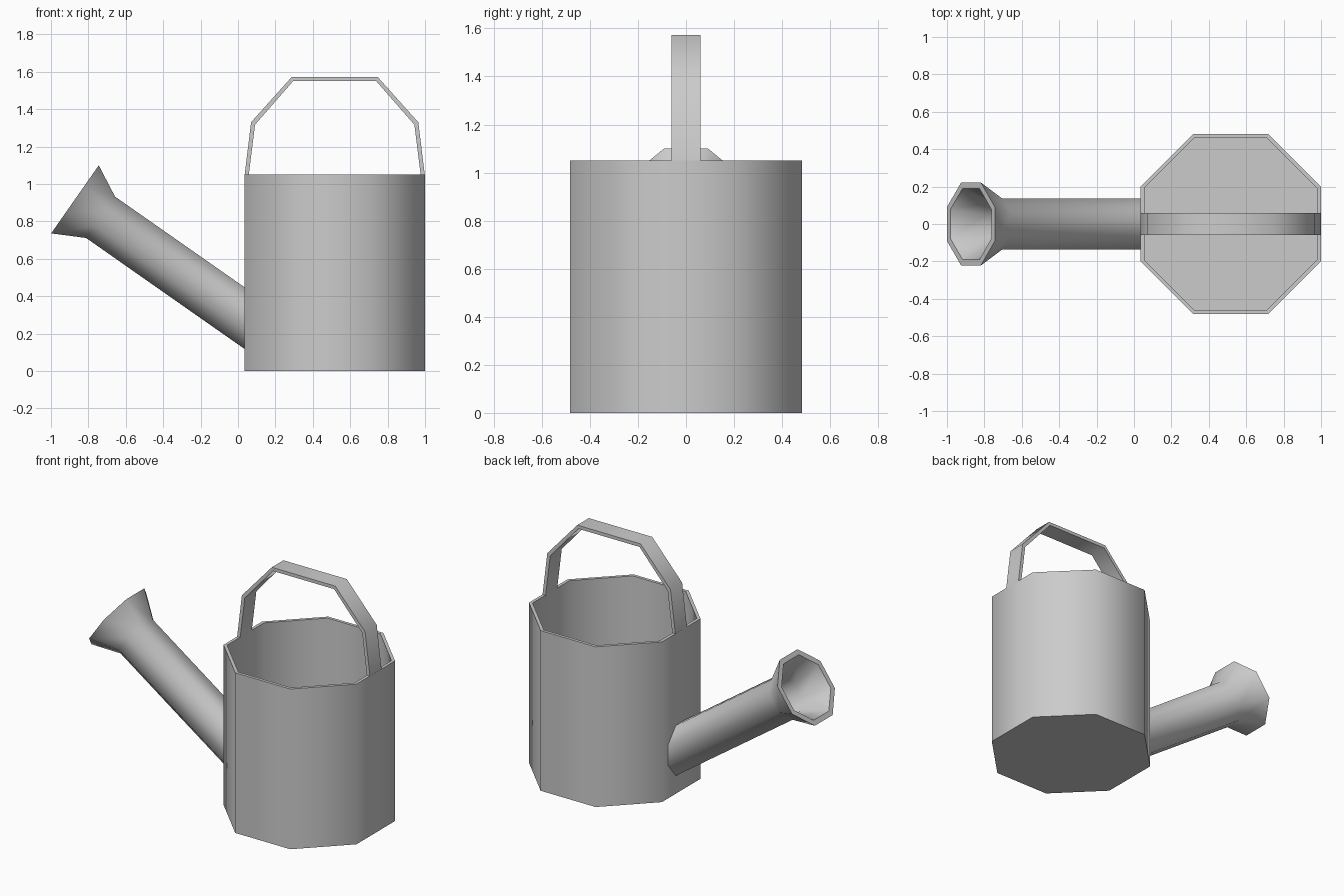
import bpy, bmesh, math
from mathutils import Vector

if "Cube" in bpy.data.objects:
    bpy.data.objects.remove(bpy.data.objects["Cube"])


def make(name, rings, cap=False, loop=False):
    """Skin a series of equal-length point rings into one object."""
    bm = bmesh.new()
    rows = [[bm.verts.new(p) for p in r] for r in rings]
    pairs = list(zip(rows, rows[1:])) + ([(rows[-1], rows[0])] if loop else [])
    for a, b in pairs:
        n = len(a)
        for i in range(n):
            j = (i + 1) % n
            bm.faces.new((a[i], a[j], b[j], b[i]))
    if cap:
        bm.faces.new(rows[0])
        bm.faces.new(rows[-1])
    bmesh.ops.recalc_face_normals(bm, faces=bm.faces)
    me = bpy.data.meshes.new(name)
    bm.to_mesh(me)
    bm.free()
    ob = bpy.data.objects.new(name, me)
    bpy.context.collection.objects.link(ob)
    bpy.ops.object.select_all(action='DESELECT')
    ob.select_set(True)
    bpy.context.view_layer.objects.active = ob
    bpy.ops.object.shade_smooth_by_angle(angle=math.radians(50))
    return ob


def octagon(center, apothem, u, v):
    r = apothem / math.cos(math.pi / 8)
    angles = [math.pi / 8 + i * math.pi / 4 for i in range(8)]
    return [Vector(center) + r * (math.cos(a) * u + math.sin(a) * v) for a in angles]


X, Y = Vector((1, 0, 0)), Vector((0, 1, 0))

# Open eight-sided tank with a thin wall and floor
make("tank", [octagon((0.517, 0, z), r, X, Y) for r, z in
              ((0.482, 0), (0.482, 1.05), (0.462, 1.05), (0.462, 0.02))], cap=True)

# Hollow spout: tube, flared mouth, and a foot cut flush with the tank wall
tilt = math.radians(35)
axis = Vector((-math.cos(tilt), 0, math.sin(tilt)))
across = Vector((math.sin(tilt), 0, math.cos(tilt)))
neck = Vector((-0.735, 0, 0.822))
rim = neck + axis * 0.167


def foot(apothem):
    return [p + axis * ((0.04 - p.x) / axis.x) for p in octagon(neck, apothem, Y, across)]


make("spout", [foot(0.135),
               octagon(neck, 0.135, Y, across),
               octagon(rim, 0.222, Y, across),
               octagon(rim, 0.19, Y, across),
               octagon(neck, 0.113, Y, across),
               foot(0.113)], loop=True)

# Flat strap handle, mirrored about the tank's centre
outer = [(0.482, 1.045), (0.447, 1.33), (0.23, 1.572)]
inner = [(0.460, 1.045), (0.426, 1.317), (0.222, 1.55)]
sections = []
for s in (-1, 1):
    half = [[(0.517 + s * x, y, z) for x, z, y in
             ((*o, -0.06), (*o, 0.06), (*i, 0.06), (*i, -0.06))]
            for o, i in zip(outer, inner)]
    sections += half if s < 0 else half[::-1]
make("handle", sections, cap=True)
